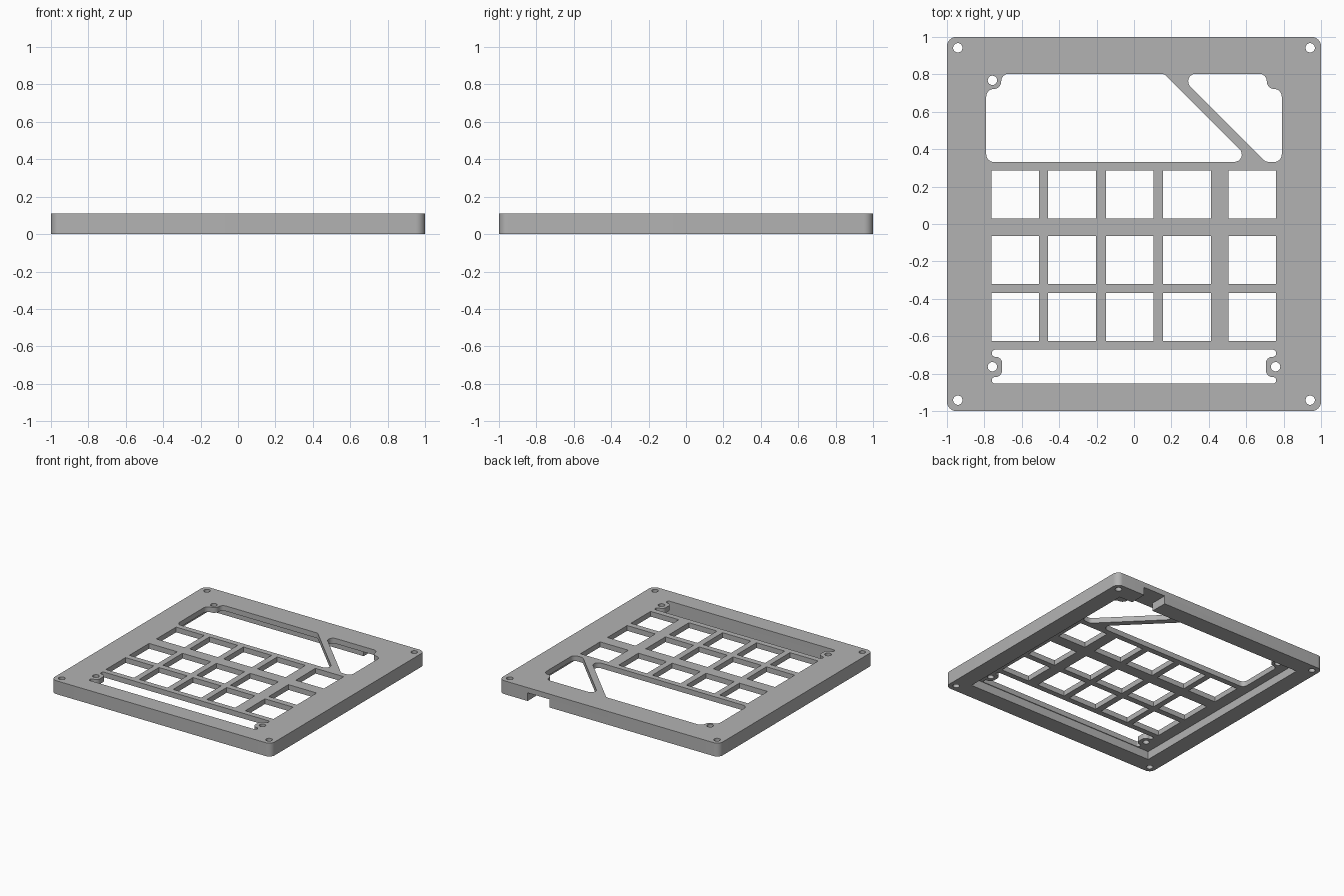
import bpy
import bmesh
from math import pi, sin, cos, tan
from mathutils import Vector

cube = bpy.data.objects.get("Cube")
if cube:
    bpy.data.objects.remove(cube, do_unlink=True)

HEIGHT, POCKET_TOP = 0.11, 0.067


def fillet(corners, steps=8):
    """Round each (x, y, radius) corner of a closed outline."""
    points = []
    for i, (x, y, r) in enumerate(corners):
        here = Vector((x, y))
        before = (Vector(corners[i - 1][:2]) - here).normalized()
        after = (Vector(corners[(i + 1) % len(corners)][:2]) - here).normalized()
        if r == 0:
            points.append(here)
            continue
        half = before.angle(after) / 2
        centre = here + (before + after).normalized() * (r / sin(half))
        start = here + before * (r / tan(half)) - centre
        end = here + after * (r / tan(half)) - centre
        sweep = pi - 2 * half
        for k in range(steps + 1):
            t = k / steps
            points.append(centre + (start * sin((1 - t) * sweep) + end * sin(t * sweep)) / sin(sweep))
    return points


def rect(x0, x1, y0, y1, r=0):
    return fillet([(x0, y0, r), (x1, y0, r), (x1, y1, r), (x0, y1, r)])


def circle(x, y, r, n=32):
    return [Vector((x + r * cos(2 * pi * i / n), y + r * sin(2 * pi * i / n))) for i in range(n)]


def prisms(name, outlines, z0, z1):
    """One object holding an upright prism for each outline."""
    bm = bmesh.new()
    for outline in outlines:
        base = bm.faces.new([bm.verts.new((p.x, p.y, z0)) for p in outline])
        top = bmesh.ops.extrude_face_region(bm, geom=[base])["geom"]
        bmesh.ops.translate(bm, vec=(0, 0, z1 - z0),
                            verts=[v for v in top if isinstance(v, bmesh.types.BMVert)])
    bmesh.ops.recalc_face_normals(bm, faces=bm.faces)
    mesh = bpy.data.meshes.new(name)
    bm.to_mesh(mesh)
    bm.free()
    obj = bpy.data.objects.new(name, mesh)
    bpy.context.collection.objects.link(obj)
    return obj


# Grid of square key openings
KEY = 0.128
openings = [rect(x - KEY, x + KEY, y - KEY, y + KEY)
            for x in (-0.635, -0.331, -0.023, 0.284, 0.632)
            for y in (0.158, -0.193, -0.498)]

# Display window and the corner window beyond the diagonal brace
R = 0.04
openings.append(fillet([(x, y, R) for x, y in (
    (-0.79, 0.332), (0.633, 0.332), (0.162, 0.803),
    (-0.71, 0.803), (-0.71, 0.722), (-0.79, 0.722))]))
openings.append(fillet([(x, y, R) for x, y in (
    (0.704, 0.332), (0.79, 0.332), (0.79, 0.722),
    (0.71, 0.722), (0.71, 0.803), (0.233, 0.803))]))

# Front slot, narrowed by a screw tab at each end
right_end = [(0.76, -0.854, 0.018), (0.76, -0.818, 0.017), (0.705, -0.818, 0.035),
             (0.705, -0.71, 0.035), (0.76, -0.71, 0.017), (0.76, -0.672, 0.018)]
openings.append(fillet(right_end + [(-x, y, r) for x, y, r in reversed(right_end)]))

# Screw holes in the corners and the tabs
openings += [circle(x, y, 0.025) for x in (-0.942, 0.942) for y in (-0.942, 0.942)]
openings += [circle(x, y, 0.025) for x, y in ((-0.757, 0.768), (-0.757, -0.763), (0.757, -0.763))]

# Cover body, then cut the openings, the underside pocket and the cable notch
cover = prisms("keypad_cover", [rect(-1, 1, -1, 1, 0.05)], 0, HEIGHT)
cutters = [
    prisms("pocket_cutter", [rect(-0.86, 0.86, -0.86, 0.86)], -0.1, POCKET_TOP),
    prisms("notch_cutter", [rect(0.54, 0.74, 0.8, 1.1)], -0.2, POCKET_TOP),
    prisms("opening_cutter", openings, -0.3, 0.3),
]
for cutter in cutters:
    cutter.hide_render = True
    cut = cover.modifiers.new(cutter.name, "BOOLEAN")
    cut.operation, cut.solver, cut.object = "DIFFERENCE", "EXACT", cutter

graph = bpy.context.evaluated_depsgraph_get()
result = bpy.data.meshes.new_from_object(cover.evaluated_get(graph))
cover.modifiers.clear()
cover.data = result
for cutter in cutters:
    bpy.data.objects.remove(cutter, do_unlink=True)

# Plain grey plastic
grey = bpy.data.materials.new("light_grey")
grey.use_nodes = True
colour = (0.45, 0.45, 0.45, 1)
grey.diffuse_color = colour
grey.node_tree.nodes["Principled BSDF"].inputs["Base Color"].default_value = colour
cover.data.materials.clear()
cover.data.materials.append(grey)

# Smooth the rounded corners, keep the edges crisp
bpy.ops.object.select_all(action="DESELECT")
cover.select_set(True)
bpy.context.view_layer.objects.active = cover
bpy.ops.object.shade_smooth_by_angle(angle=pi / 6)
